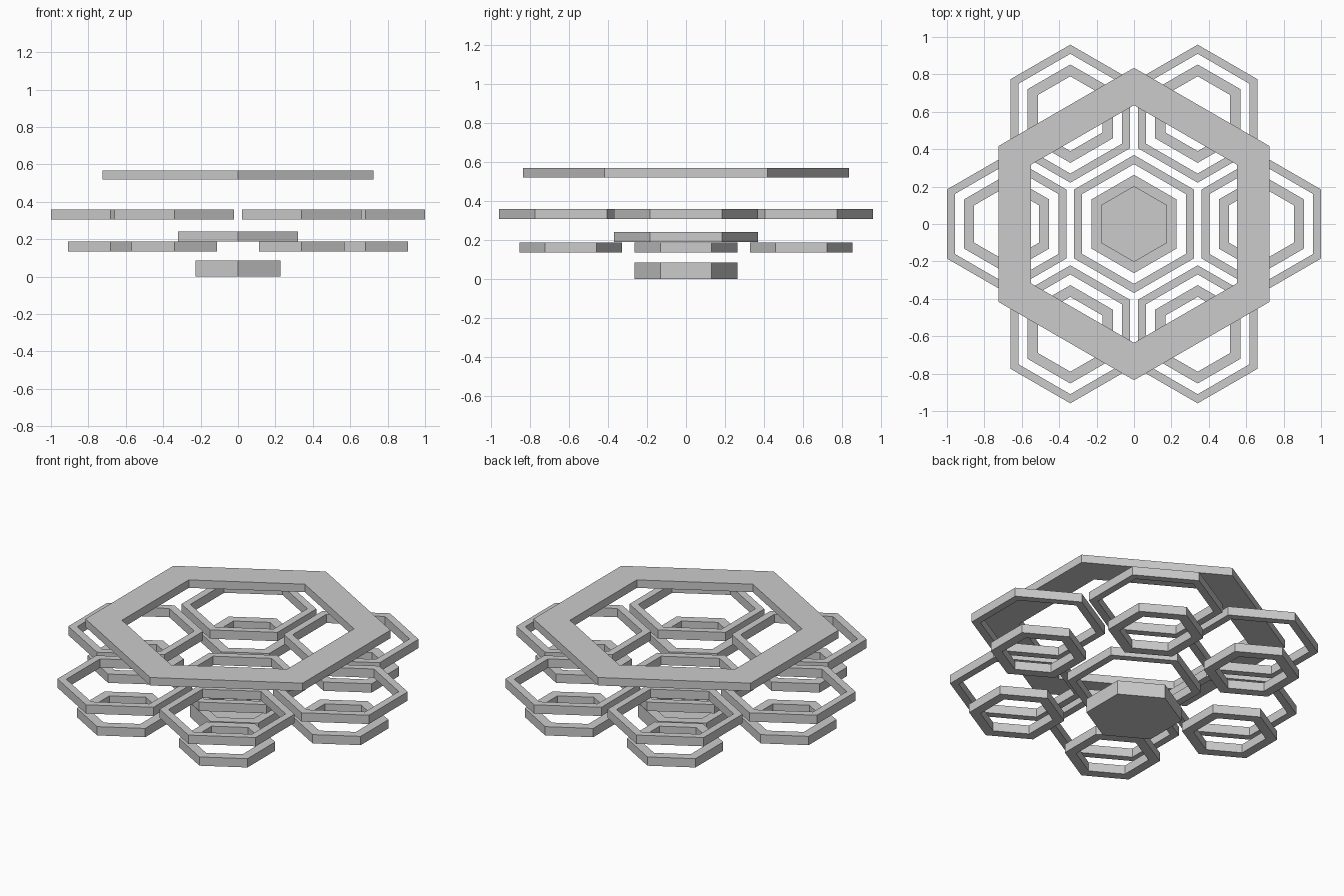
import bpy, bmesh
from math import sin, cos, pi

if "Cube" in bpy.data.objects:
    bpy.data.objects.remove(bpy.data.objects["Cube"])


def hex_loop(bm, r, z, cx, cy):
    # Hexagon with two corners on the y axis
    return [bm.verts.new((cx + r * cos(pi / 6 + i * pi / 3),
                          cy + r * sin(pi / 6 + i * pi / 3), z)) for i in range(6)]


def hex_part(name, r_out, r_in, z0, z1, cx=0.0, cy=0.0, floor=None):
    # Open hexagonal ring, or a shallow cup when a floor height is given
    bm = bmesh.new()
    ob, ot = hex_loop(bm, r_out, z0, cx, cy), hex_loop(bm, r_out, z1, cx, cy)
    it = hex_loop(bm, r_in, z1, cx, cy)
    ib = hex_loop(bm, r_in, z0 if floor is None else floor, cx, cy)
    loops = [ob, ot, it, ib] + ([ob] if floor is None else [])
    for a, b in zip(loops, loops[1:]):
        for i in range(6):
            j = (i + 1) % 6
            bm.faces.new((a[i], a[j], b[j], b[i]))
    if floor is not None:
        bm.faces.new(ob[::-1])
        bm.faces.new(ib)
    bmesh.ops.recalc_face_normals(bm, faces=bm.faces)
    me = bpy.data.meshes.new(name)
    bm.to_mesh(me)
    bm.free()
    bpy.context.collection.objects.link(bpy.data.objects.new(name, me))


# Large top frame
hex_part("top_frame", 0.835, 0.635, 0.519, 0.567)

# Six pairs of rings around the centre
for k in range(6):
    cx, cy = 0.681 * cos(k * pi / 3), 0.681 * sin(k * pi / 3)
    hex_part(f"upper_ring_{k + 1}", 0.369, 0.32, 0.306, 0.359, cx, cy)
    hex_part(f"lower_ring_{k + 1}", 0.263, 0.2, 0.134, 0.187, cx, cy)

# Centre ring and the cup below it
hex_part("centre_ring", 0.369, 0.32, 0.188, 0.241)
hex_part("centre_cup", 0.263, 0.2, 0.0, 0.085, floor=0.035)
